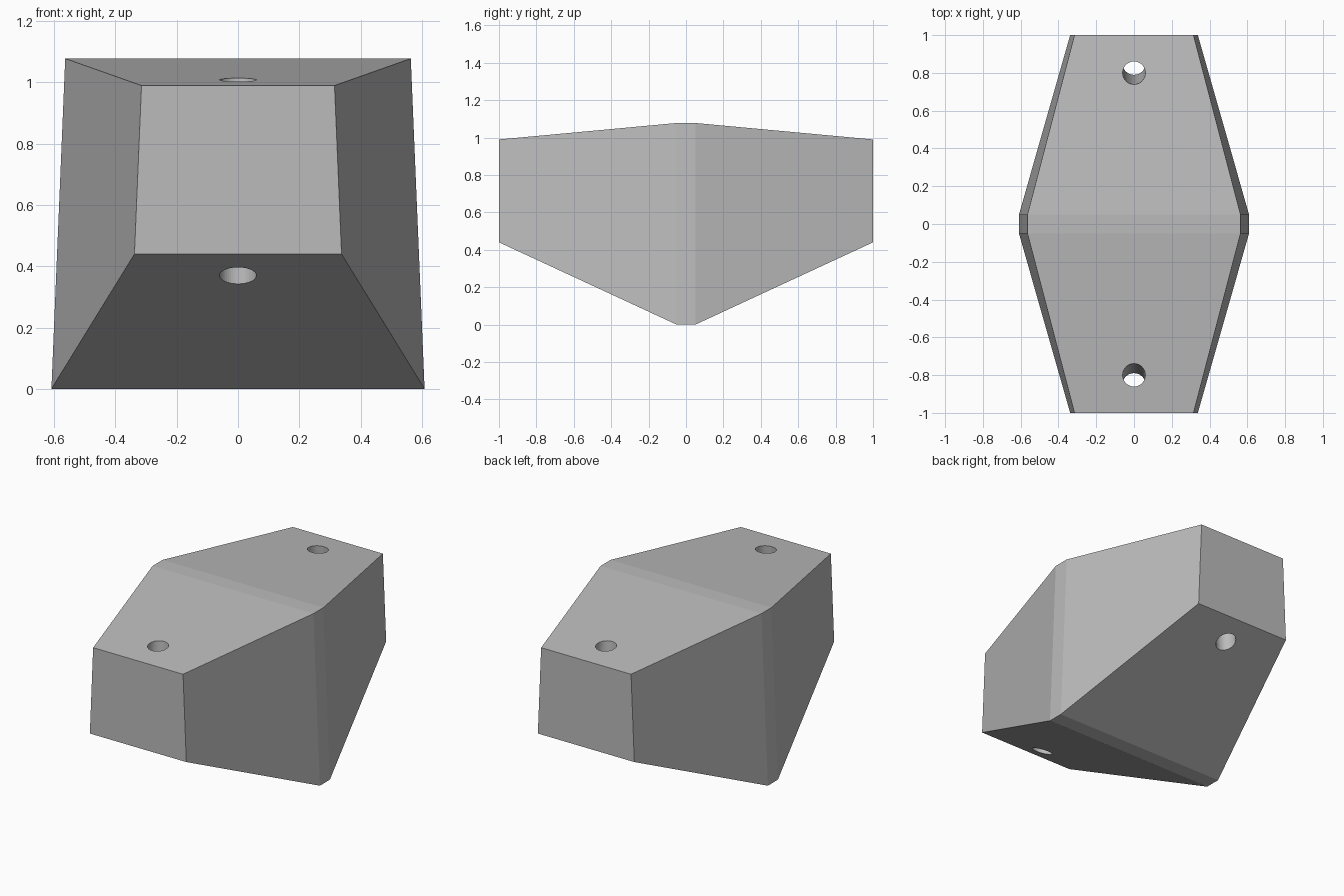
import bpy, bmesh
from mathutils import Vector

if "Cube" in bpy.data.objects:
    bpy.data.objects.remove(bpy.data.objects["Cube"])

grey = bpy.data.materials.new("plain grey")
grey.diffuse_color = (0.5, 0.5, 0.5, 1)
grey.use_nodes = True
grey.node_tree.nodes["Principled BSDF"].inputs["Base Color"].default_value = grey.diffuse_color

# Body: trapezoid sections along y (y, bottom z, top z, bottom half width, top half width)
end, mid = (0.44, 0.99, 0.338, 0.315), (0.0, 1.078, 0.609, 0.564)
sections = [(-1, *end), (-0.05, *mid), (0.05, *mid), (1, *end)]
bm = bmesh.new()
rings = [[bm.verts.new(p) for p in ((-b, y, z0), (b, y, z0), (t, y, z1), (-t, y, z1))]
         for y, z0, z1, b, t in sections]
for r, s in zip(rings, rings[1:]):
    for i in range(4):
        j = (i + 1) % 4
        bm.faces.new((r[i], r[j], s[j], s[i]))
bm.faces.new(rings[0])
bm.faces.new(rings[-1])
bmesh.ops.recalc_face_normals(bm, faces=bm.faces)
mesh = bpy.data.meshes.new("block_body")
bm.to_mesh(mesh)
bm.free()
mesh.materials.append(grey)
body = bpy.data.objects.new("block_body", mesh)
bpy.context.collection.objects.link(body)

# Slightly splayed through holes near both ends
for side in (-1, 1):
    top, low = Vector((0, 0.80 * side, 1.006)), Vector((0, 0.848 * side, 0.37))
    axis = top - low
    bpy.ops.mesh.primitive_cylinder_add(vertices=48, radius=0.06, depth=1.4,
                                        location=(top + low) / 2,
                                        rotation=axis.to_track_quat('Z', 'Y').to_euler())
    cutter = bpy.context.object
    cutter.name = "hole_cutter"
    cutter.data.materials.append(grey)
    mod = body.modifiers.new("hole", 'BOOLEAN')
    mod.operation, mod.solver, mod.object = 'DIFFERENCE', 'EXACT', cutter
    bpy.context.view_layer.objects.active = body
    bpy.ops.object.modifier_apply(modifier=mod.name)
    bpy.data.objects.remove(cutter)
